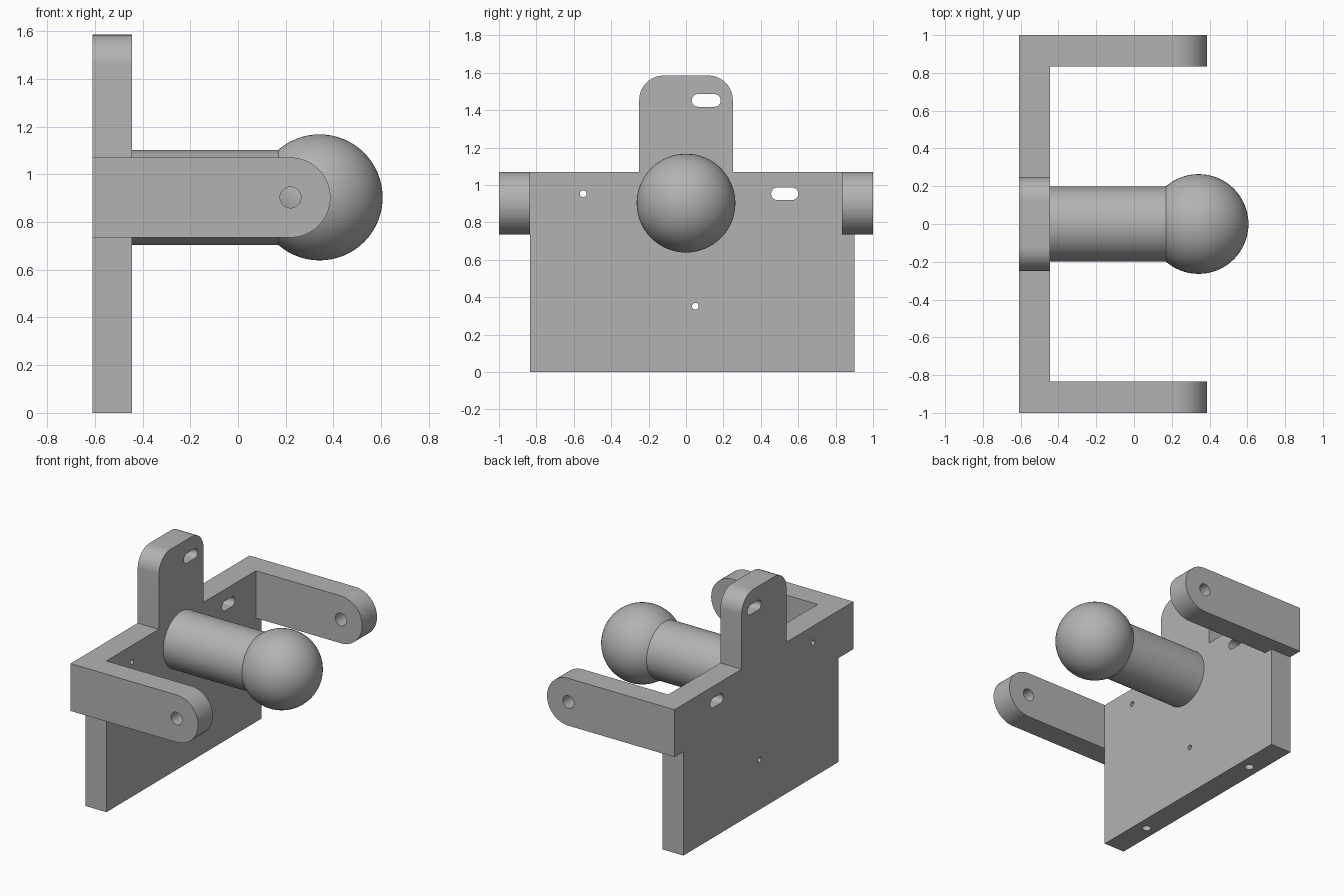
import bpy, bmesh, math
from mathutils import Vector

if "Cube" in bpy.data.objects:
    bpy.data.objects.remove(bpy.data.objects["Cube"])

grey = bpy.data.materials.new("plain grey")
grey.diffuse_color = (0.45, 0.45, 0.45, 1)
grey.use_nodes = True
grey.node_tree.nodes["Principled BSDF"].inputs["Base Color"].default_value = grey.diffuse_color

BACK, FACE = -0.61, -0.445      # plate thickness along x
ARM_LOW, ARM_TOP = 0.735, 1.07
AXIS_Z = 0.903
PIVOT_X = 0.22


def arc(cx, cy, r, a0, a1, n=16):
    """Points along an arc, angles in degrees."""
    return [(cx + r * math.cos(math.radians(a0 + (a1 - a0) * i / n)),
             cy + r * math.sin(math.radians(a0 + (a1 - a0) * i / n))) for i in range(n + 1)]


def prism(name, outline, place, depth, helper=False):
    """Extrude a 2D outline, placed in space by a function, along depth."""
    bm = bmesh.new()
    face = bm.faces.new([bm.verts.new(place(a, b)) for a, b in outline])
    ext = bmesh.ops.extrude_face_region(bm, geom=[face])["geom"]
    bmesh.ops.translate(bm, vec=Vector(depth), verts=[e for e in ext if isinstance(e, bmesh.types.BMVert)])
    bmesh.ops.recalc_face_normals(bm, faces=bm.faces)
    mesh = bpy.data.meshes.new(name)
    bm.to_mesh(mesh)
    bm.free()
    mesh.materials.append(grey)
    ob = bpy.data.objects.new(name, mesh)
    bpy.context.collection.objects.link(ob)
    if helper:
        ob.hide_render = True
        ob.hide_viewport = True
    return ob


def combine(ob, other, operation):
    mod = ob.modifiers.new(operation.lower(), 'BOOLEAN')
    mod.operation, mod.solver, mod.object = operation, 'EXACT', other


def smooth(ob):
    bpy.ops.object.select_all(action='DESELECT')
    ob.select_set(True)
    bpy.context.view_layer.objects.active = ob
    bpy.ops.object.shade_smooth_by_angle(angle=math.radians(30))


def slot(cy, cz, width, height):
    """Outline with round ends."""
    r, h = height / 2, width / 2 - height / 2
    return arc(cy + h, cz, r, -90, 90) + arc(cy - h, cz, r, 90, 270)


def circle(ca, cb, r, n=32):
    return arc(ca, cb, r, 0, 360, n)[:-1]


# Back plate with shoulders and a rounded tab
R = 0.13
outline = ([(-0.835, 0), (0.9, 0), (0.9, ARM_LOW), (1, ARM_LOW), (1, ARM_TOP), (0.25, ARM_TOP)]
           + arc(0.25 - R, 1.585 - R, R, 0, 90) + arc(-0.25 + R, 1.585 - R, R, 90, 180)
           + [(-0.25, ARM_TOP), (-1, ARM_TOP), (-1, ARM_LOW), (-0.835, ARM_LOW)])
bracket = prism("bracket", outline, lambda y, z: (BACK, y, z), (FACE - BACK, 0, 0))

# Two round-ended arms fused to the plate
arm_r = (ARM_TOP - ARM_LOW) / 2
arm = [(BACK, ARM_TOP), (BACK, ARM_LOW)] + arc(PIVOT_X, ARM_LOW + arm_r, arm_r, -90, 90, 32)
for side, y in (("front", -1), ("back", 0.835)):
    combine(bracket, prism(side + "_arm_helper", arm, lambda x, z: (x, y, z), (0, 0.165, 0), True), 'UNION')

# Pivot holes through both arms
combine(bracket, prism("pivot_cutter", circle(PIVOT_X, AXIS_Z, 0.044),
                       lambda x, z: (x, -1.2, z), (0, 2.4, 0), True), 'DIFFERENCE')

# Slots and small holes through the plate
for name, shape in (("tab_slot", slot(0.108, 1.452, 0.155, 0.068)),
                    ("plate_slot", slot(0.528, 0.953, 0.145, 0.068)),
                    ("side_hole", circle(-0.55, 0.953, 0.018)),
                    ("low_hole", circle(0.05, 0.352, 0.018))):
    combine(bracket, prism(name + "_cutter", shape, lambda y, z: (-0.8, y, z), (0.5, 0, 0), True), 'DIFFERENCE')

# Blind mounting holes in the bottom edge
for name, y in (("front", -0.5), ("back", 0.57)):
    combine(bracket, prism(name + "_mount_cutter", circle((BACK + FACE) / 2, y, 0.03),
                           lambda a, b: (a, b, -0.1), (0, 0, 0.35), True), 'DIFFERENCE')

# Remove leftover seams on flat faces
flat = bracket.modifiers.new("clean", 'DECIMATE')
flat.decimate_type, flat.angle_limit = 'DISSOLVE', math.radians(0.5)
smooth(bracket)

# Post
post = prism("post", circle(0, AXIS_Z, 0.199, 64), lambda y, z: (FACE - 0.02, y, z), (0.66, 0, 0))
smooth(post)

# Ball on the end of the post
bpy.ops.mesh.primitive_uv_sphere_add(segments=64, ring_count=32, radius=0.264, location=(0.342, 0, AXIS_Z))
ball = bpy.context.object
ball.name = "ball"
ball.data.materials.append(grey)
smooth(ball)
